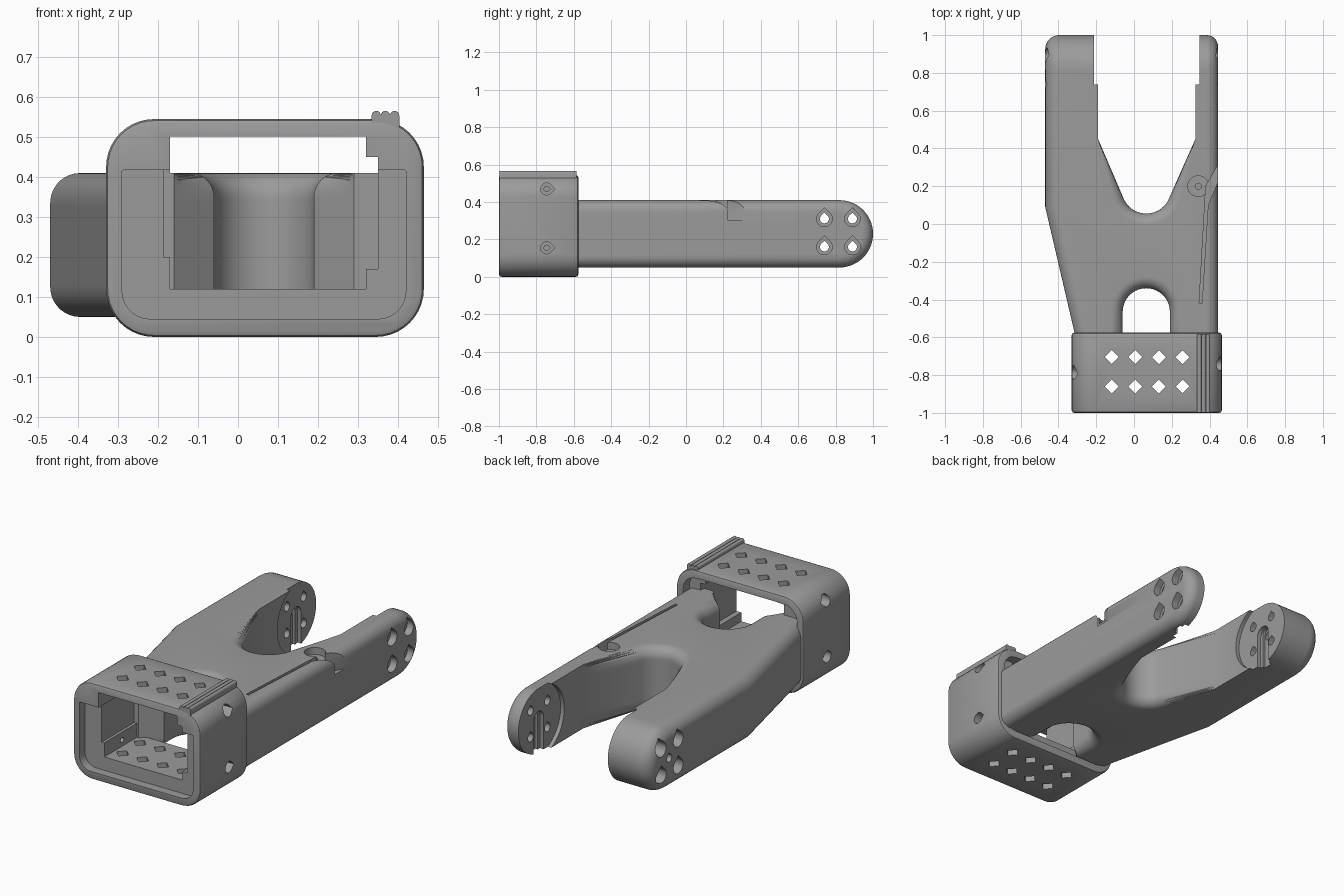
import bpy, bmesh
from math import asin, cos, sin, sqrt, pi, radians

old = bpy.data.objects.get("Cube")
if old:
    bpy.data.objects.remove(old, do_unlink=True)

grey = bpy.data.materials.new("plain grey")
grey.use_nodes = True
COLOUR = (0.33, 0.33, 0.33, 1)
grey.diffuse_color = COLOUR
grey.node_tree.nodes["Principled BSDF"].inputs["Base Color"].default_value = COLOUR


def arc(cx, cy, r, start, end, n=10):
    angles = [radians(start + (end - start) * i / n) for i in range(n + 1)]
    return [(cx + r * cos(a), cy + r * sin(a)) for a in angles]


def circle(cx, cy, r, n=24):
    return arc(cx, cy, r, 0, 360, n)[:-1]


def teardrop(cx, cy, r, point):
    tip = radians(point)
    return arc(cx, cy, r, point + 45, point + 315, 18) + [
        (cx + 1.4 * r * cos(tip), cy + 1.4 * r * sin(tip))]


def rounded(x0, x1, z0, z1, low, high):
    return (arc(x0 + low, z0 + low, low, 180, 270) + arc(x1 - low, z0 + low, low, 270, 360)
            + arc(x1 - high, z1 - high, high, 0, 90) + arc(x0 + high, z1 - high, high, 90, 180))


def rect(a0, a1, b0, b1):
    return [(a0, b0), (a1, b0), (a1, b1), (a0, b1)]


def loft(name, sections, triangles=False):
    """Skin a stack of matching 3D outlines and cap both ends."""
    bm = bmesh.new()
    rings = [[bm.verts.new(p) for p in section] for section in sections]
    bm.faces.new(rings[0])
    bm.faces.new(rings[-1])
    for low, high in zip(rings, rings[1:]):
        for i in range(len(low)):
            j = (i + 1) % len(low)
            bm.faces.new((low[i], low[j], high[j], high[i]))
    bmesh.ops.remove_doubles(bm, verts=bm.verts, dist=0.00002)
    if triangles:
        bmesh.ops.triangulate(bm, faces=bm.faces)
    bmesh.ops.recalc_face_normals(bm, faces=bm.faces)
    mesh = bpy.data.meshes.new(name)
    bm.to_mesh(mesh)
    bm.free()
    mesh.materials.append(grey)
    obj = bpy.data.objects.new(name, mesh)
    bpy.context.collection.objects.link(obj)
    return obj


def prism(name, points, axis, lo, hi):
    """Extrude a 2D profile along an axis from lo to hi."""
    place = {"x": lambda a, b, t: (t, a, b),
             "y": lambda a, b, t: (a, t, b),
             "z": lambda a, b, t: (a, b, t)}[axis]
    return loft(name, [[place(a, b, t) for a, b in points] for t in (lo, hi)])


def cut(obj, points, axis, lo, hi):
    tool = prism("cutter", points, axis, lo, hi)
    tool.hide_render = True
    mod = obj.modifiers.new("cut", "BOOLEAN")
    mod.operation = "DIFFERENCE"
    mod.solver = "EXACT"
    mod.object = tool
    bpy.context.view_layer.objects.active = obj
    bpy.ops.object.modifier_apply(modifier=mod.name)
    bpy.data.objects.remove(tool, do_unlink=True)


def smooth(obj):
    bpy.ops.object.select_all(action="DESELECT")
    obj.select_set(True)
    bpy.context.view_layer.objects.active = obj
    bpy.ops.object.shade_smooth_by_angle(angle=radians(30))


# Forked body: level outlines whose inset rounds the edges and arm tips
HALF, MID, TIP = 0.18, 0.23, 0.82


def fillet_angle(r, dz):
    return asin(min(1, max(0, (r - HALF + abs(dz)) / r)))


def inset(r, dz):
    return r - r * cos(fillet_angle(r, dz))


def tip_corner(outer, inward, r, dz):
    start = fillet_angle(r, dz)
    points = []
    for k in range(9):
        a = start + (pi / 2 - start) * k / 8
        reach = HALF - r + r * sin(a)
        points.append((outer + inward * (r - r * cos(a)),
                       TIP + sqrt(max(0, reach ** 2 - dz ** 2))))
    return points


def fork_outline(dz):
    left, right, mid = inset(0.075, dz), inset(0.06, dz), inset(0.06, dz)
    tip = TIP + sqrt(max(0, HALF ** 2 - dz ** 2))
    pts = [(-0.315 + left, -0.66), (-0.16, -0.66), (-0.06 - mid, -0.575)]
    pts += arc(0.065, -0.465, 0.125 + mid, 180, 0, 20)
    pts += [(0.19 + mid, -0.575), (0.29, -0.66), (0.445 - right, -0.66)]
    pts += tip_corner(0.445, -1, 0.06, dz)
    pts += [(0.325, tip), (0.325, 0.45)]
    pts += arc(0.065, 0.185, 0.13 + mid, 337, 203, 20)
    pts += [(-0.19, 0.45), (-0.19, tip)]
    pts += tip_corner(-0.47, 1, 0.075, dz)[::-1]
    pts += [(-0.47 + left, 0.09), (-0.315 + left, -0.575)]
    return pts


heights = [HALF * sin(radians(-90 + 180 * i / 28)) for i in range(29)]
fork = loft("forked_arm_body",
            [[(x, y, MID + dz) for x, y in fork_outline(dz)] for dz in heights], True)

# Round seats and horn slots on the inner faces of the arm tips
for inner, side in ((-0.19, -1), (0.325, 1)):
    for profile, depth in (
            (circle(0.82, 0.23, 0.198, 48), 0.022),
            ([(0.865, 0)] + arc(0.82, 0.235, 0.045, 0, 180) + [(0.775, 0)], 0.045),
            ([(0.845, 0)] + arc(0.82, 0.25, 0.025, 0, 180) + [(0.795, 0)], 0.06)):
        lo, hi = sorted((inner - side * 0.03, inner + side * depth))
        cut(fork, profile, "x", lo, hi)

# Screw holes with wide outer bores
for y in (0.74, 0.89):
    for z in (0.16, 0.31):
        cut(fork, teardrop(y, z, 0.024, 90), "x", -0.6, 0.6)
        cut(fork, teardrop(y, z, 0.042, 90), "x", 0.405, 0.6)
        cut(fork, teardrop(y, z, 0.042, 90), "x", -0.6, -0.29)
cut(fork, teardrop(0.82, 0.235, 0.022, 90), "x", -0.6, -0.15)

# Cable groove and round pocket on the top
cut(fork, [(0.345, -0.42), (0.36, -0.42), (0.392, 0.1), (0.46, 0.26),
           (0.46, 0.34), (0.38, 0.2)], "z", 0.3, 0.5)
cut(fork, circle(0.34, 0.2, 0.055), "z", 0.37, 0.5)
cut(fork, circle(0.34, 0.2, 0.016, 12), "z", 0.25, 0.5)
smooth(fork)

# Collar sleeve with softened rims
rims = []
for y, shrink in ((-1, 0.014), (-0.996, 0.004), (-0.986, 0),
                  (-0.589, 0), (-0.579, 0.004), (-0.575, 0.014)):
    profile = rounded(-0.33 + shrink, 0.465 - shrink, shrink, 0.545 - shrink,
                      0.12 - shrink, 0.12 - shrink)
    rims.append([(x, y, z) for x, z in profile])
collar = loft("collar", rims)

# Front and rear recesses and the stepped cavity
cut(collar, rounded(-0.29, 0.42, 0.045, 0.418, 0.07, 0.005), "y", -1.1, -0.95)
cut(collar, rounded(-0.29, 0.42, 0.045, 0.5, 0.07, 0.08), "y", -0.63, -0.5)
cut(collar, rect(-0.17, 0.32, 0.12, 0.502), "y", -1.1, -0.5)
cut(collar, rect(0.3, 0.35, 0.17, 0.45), "y", -1.1, -0.5)
cut(collar, rect(-0.186, -0.1, 0.2, 0.418), "y", -1.1, -0.66)

# Diamond vents through roof and floor
for i in range(4):
    for y in (-0.705, -0.86):
        cut(collar, circle(-0.118 + 0.125 * i, y, 0.037, 4), "z", -0.1, 0.7)

# Side screw holes
for z in (0.155, 0.47):
    for r, depth in ((0.032, 0.07), (0.014, 0.16)):
        cut(collar, teardrop(-0.745, z, r, 0), "x", 0.465 - depth, 0.6)
        cut(collar, teardrop(-0.79, z, r, 0), "x", -0.6, -0.33 + depth)
smooth(collar)

# Three rounded grip ridges along the collar roof
ridge_profile = [(0.335, 0.52)]
for x in (0.346, 0.369, 0.392):
    ridge_profile += arc(x, 0.554, 0.0115, 180, 0, 8)[:-1]
ridge_profile += [(0.4035, 0.554), (0.4035, 0.52)]
ridges = prism("grip_ridges", ridge_profile, "y", -0.998, -0.585)
smooth(ridges)
